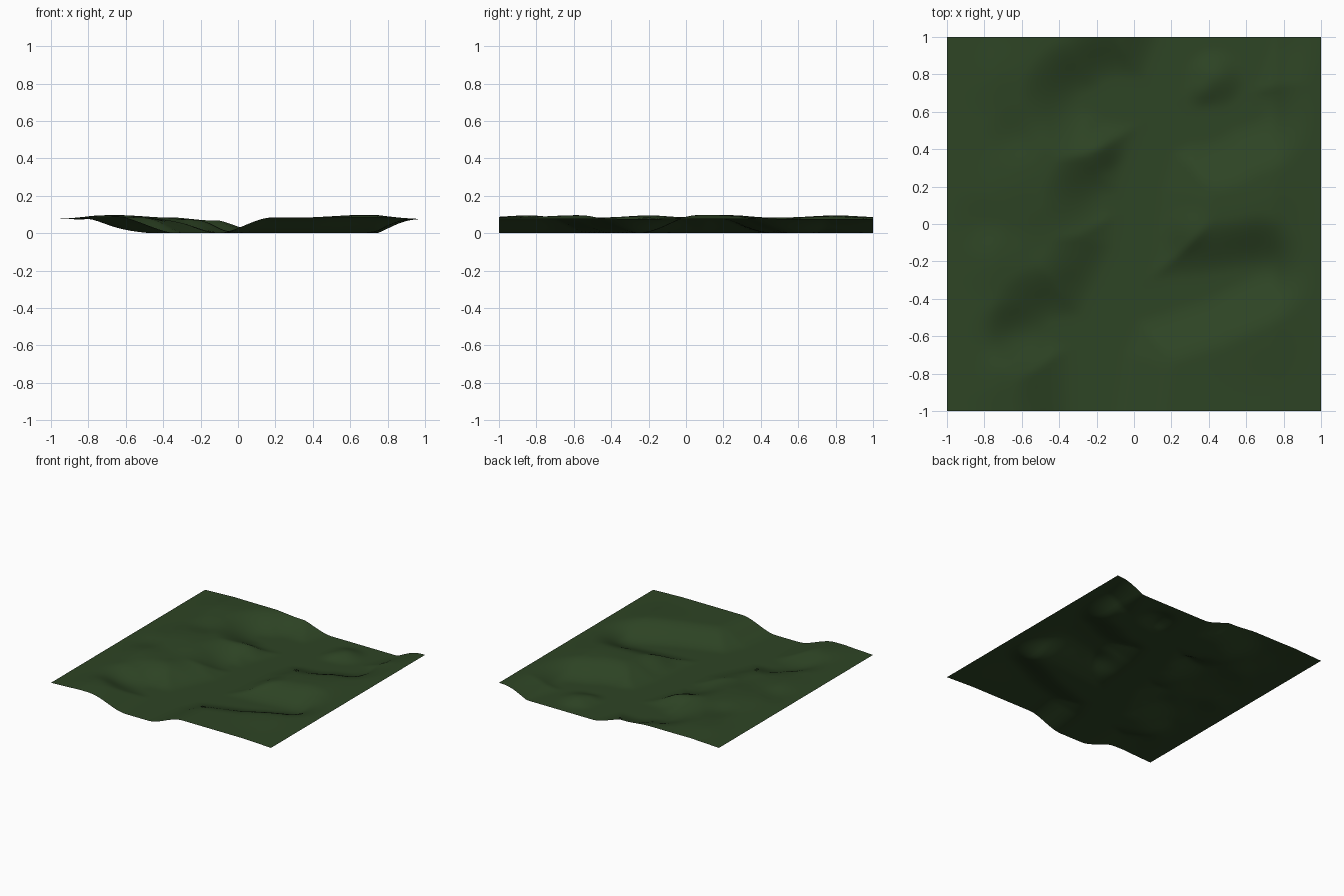
import bpy, bmesh, math
from mathutils import Vector

if "Cube" in bpy.data.objects:
    bpy.data.objects.remove(bpy.data.objects["Cube"])

# Valley floor strokes: (x, y, half width of the flat bed)
STROKES = [
    [(-.22, -1, .1), (-.2, -.65, .13), (-.1, -.42, .13), (.0, -.15, .1), (.03, .2, .1),
     (.11, .45, .09), (.33, .72, .27), (.46, 1.05, .27)],
    [(-.05, -.42, .1), (.35, -.34, .05), (.66, -.25, .0)],    # east inlet
    [(.2, .64, .12), (-.1, .67, .1), (-.26, .66, .03)],       # north-west inlet
    [(.02, .1, .08), (-.14, .12, .03)],                       # west notch
    [(-.2, -.6, .12), (-.42, -.56, .04)],                     # south-west pocket
    [(.3, .55, .1), (.62, .62, .06)],                         # north-east flat
]
# Low knolls and dips: (x, y, radius, height)
KNOLLS = [
    (.43, .78, .17, .036), (.35, .7, .1, .012),
    (.68, -.58, .32, .011), (.68, .12, .32, .013), (.28, -.03, .15, .012),
    (-.72, .8, .25, .01), (-.66, .2, .28, .012), (-.75, -.2, .22, .01), (-.72, -.85, .22, .01),
    (-.62, .47, .18, -.012), (-.68, -.6, .2, -.025), (-.85, 0, .18, -.012), (.85, -.25, .2, -.01),
    (-.18, .4, .14, .02), (-.42, -.08, .2, -.01),
]


def ease(t):
    t = max(0, min(1, t))
    return t * t * (3 - 2 * t)


def bank_distance(p):
    best = 9
    for s in STROKES:
        for a, b in zip(s, s[1:]):
            va, vb = Vector(a[:2]), Vector(b[:2])
            d = vb - va
            t = max(0, min(1, (p - va).dot(d) / d.dot(d)))
            best = min(best, (p - va - d * t).length - (a[2] + (b[2] - a[2]) * t))
    return max(best, 0)


def height(x, y):
    p = Vector((x, y))
    width = .33 - .02 * ease((x + .2) / .3)
    z = .085 * ease(bank_distance(p) / width)
    for kx, ky, r, h in KNOLLS:
        z += h * ease(1 - (p - Vector((kx, ky))).length / r)
    # both side borders settle at one level
    k = max(0, min(1, (abs(x) - .75) / .25))
    return min(.098, max(0, z)) * (1 - k) + .075 * k


# Terrain sheet
bm = bmesh.new()
bmesh.ops.create_grid(bm, x_segments=80, y_segments=80, size=1)
for v in bm.verts:
    v.co.z = height(v.co.x, v.co.y)
for f in bm.faces:
    f.smooth = True
mesh = bpy.data.meshes.new("terrain")
bm.to_mesh(mesh)
bm.free()
terrain = bpy.data.objects.new("terrain", mesh)
bpy.context.collection.objects.link(terrain)

# Grass colour
mat = bpy.data.materials.new("grass")
mat.diffuse_color = (.027, .058, .018, 1)
mat.use_nodes = True
mat.node_tree.nodes["Principled BSDF"].inputs["Base Color"].default_value = mat.diffuse_color
mesh.materials.append(mat)
